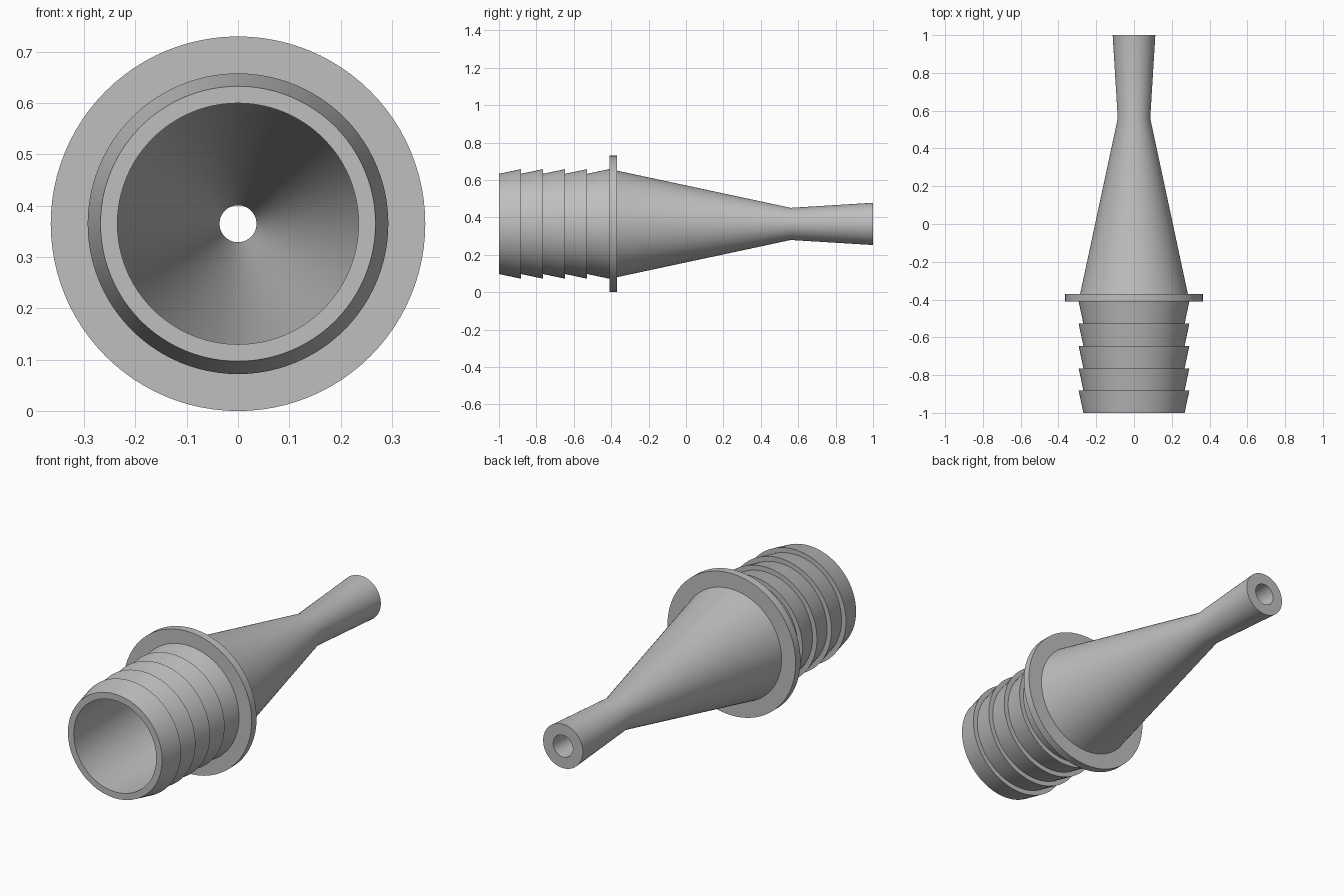
import bpy, bmesh, math
from mathutils import Vector

cube = bpy.data.objects.get("Cube")
if cube:
    bpy.data.objects.remove(cube, do_unlink=True)

AXIS_Z = 0.365
SEGMENTS = 96

grey = bpy.data.materials.new("plain grey")
grey.use_nodes = True
color = (0.52, 0.52, 0.52, 1)
grey.diffuse_color = color
grey.node_tree.nodes["Principled BSDF"].inputs["Base Color"].default_value = color


def lathe(name, profile):
    """Spin a closed (y, radius) profile around the long axis."""
    bm = bmesh.new()
    verts = [bm.verts.new((r, y, 0)) for y, r in profile]
    edges = [bm.edges.new((v, verts[i - 1])) for i, v in enumerate(verts)]
    bmesh.ops.spin(bm, geom=verts + edges, cent=Vector(), axis=(0, 1, 0),
                   angle=math.tau, steps=SEGMENTS, use_merge=True)
    bmesh.ops.remove_doubles(bm, verts=bm.verts, dist=1e-5)
    bmesh.ops.recalc_face_normals(bm, faces=bm.faces)
    mesh = bpy.data.meshes.new(name)
    bm.to_mesh(mesh)
    bm.free()
    mesh.materials.append(grey)
    obj = bpy.data.objects.new(name, mesh)
    obj.location.z = AXIS_Z
    bpy.context.collection.objects.link(obj)
    bpy.ops.object.select_all(action='DESELECT')
    obj.select_set(True)
    bpy.context.view_layer.objects.active = obj
    bpy.ops.object.shade_smooth_by_angle(angle=math.radians(30))
    return obj


# Barbed hose end: five flaring rings up to the flange
start, flange_front, flange_back = -1.0, -0.41, -0.37
pitch = (flange_front - start) / 5
outer = []
for i in range(5):
    y = start + i * pitch
    outer += [(y, 0.268), (y + pitch, 0.293)]

# Flange collar
outer += [(flange_front, 0.365), (flange_back, 0.365)]

# Tapered cone, throat and slightly flared tip
outer += [(flange_back, 0.285), (0.56, 0.086), (1.0, 0.113)]

# Hollow bore from the tip back through the throat to the wide mouth
bore = [(1.0, 0.056), (0.56, 0.036), (flange_back, 0.235), (start, 0.235)]

lathe("hose_nozzle", outer + bore)
